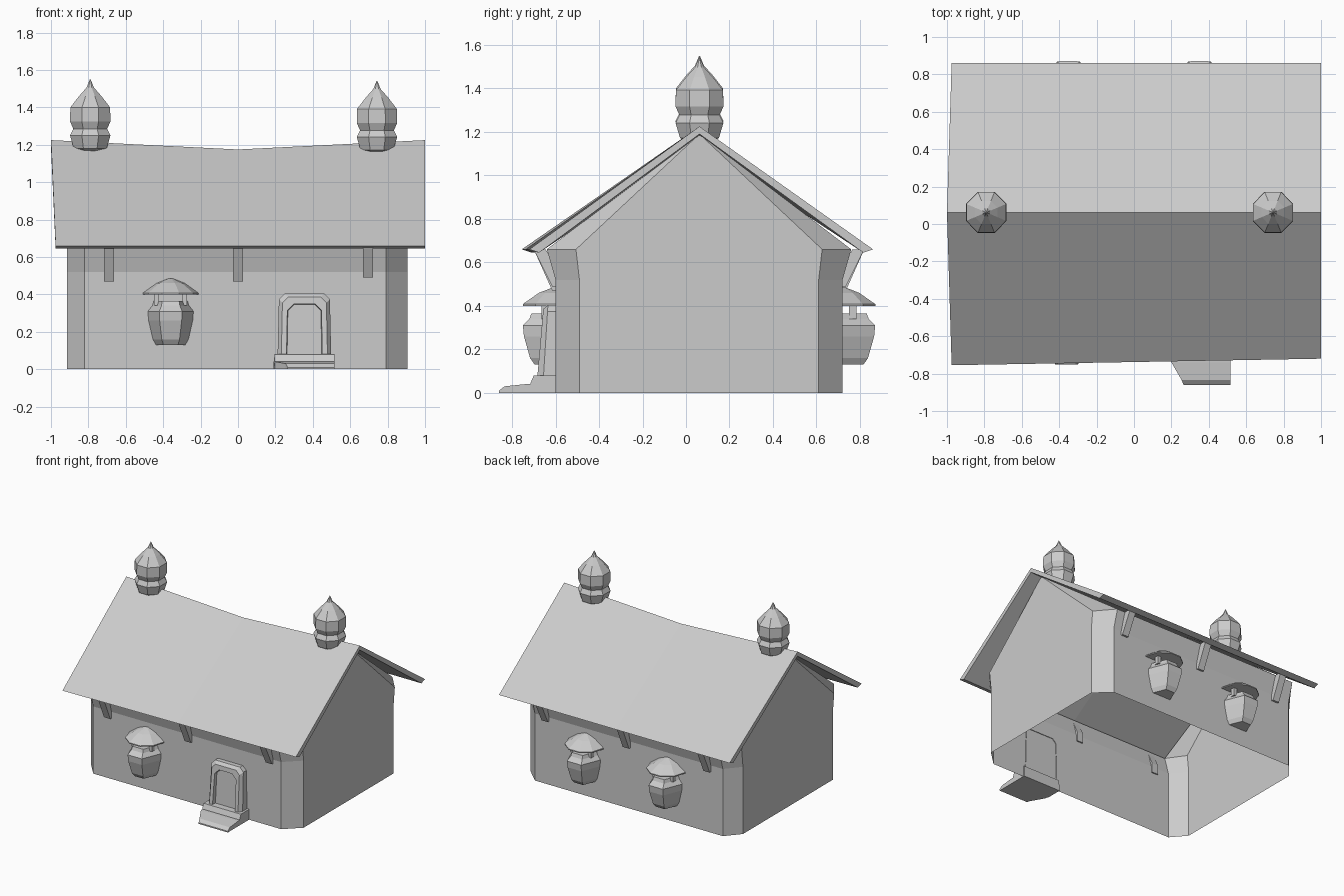
import bpy, bmesh, math

if "Cube" in bpy.data.objects:
    bpy.data.objects.remove(bpy.data.objects["Cube"])

RIDGE_Y = 0.062


def make(name, verts, faces):
    bm = bmesh.new()
    vs = [bm.verts.new(v) for v in verts]
    for f in faces:
        bm.faces.new([vs[i] for i in f])
    bmesh.ops.recalc_face_normals(bm, faces=bm.faces)
    me = bpy.data.meshes.new(name)
    bm.to_mesh(me)
    bm.free()
    ob = bpy.data.objects.new(name, me)
    bpy.context.collection.objects.link(ob)
    return ob


def loft(name, rings, closed=True, caps=True):
    """Skin a list of equal-length rings."""
    n = len(rings[0])
    verts = [v for r in rings for v in r]
    faces = []
    for k in range(len(rings) - 1):
        for i in range(n if closed else n - 1):
            j = (i + 1) % n
            faces.append((k * n + i, k * n + j, (k + 1) * n + j, (k + 1) * n + i))
    if caps:
        faces += [tuple(range(n)), tuple(range((len(rings) - 1) * n, len(rings) * n))]
    return make(name, verts, faces)


def half_lathe(name, x, y, side, profile, seg, depth):
    """Half-round turned part stuck on a wall facing side * y."""
    rings = [[(x + r * math.cos(math.pi * i / seg),
               y + side * depth * r * math.sin(math.pi * i / seg), z)
              for i in range(seg + 1)] for r, z in profile]
    return loft(name, rings)


def box(name, x0, x1, y0, y1, z0, z1):
    return loft(name, [[(x0, y0, z), (x1, y0, z), (x1, y1, z), (x0, y1, z)]
                       for z in (z0, z1)])


# Walls: chamfered plan, flared under the eaves, gables up to the ridge, open below
def wall_ring(z, flare):
    f, b = -0.6 - flare, 0.72 + flare
    g = flare * 0.4
    return [(-0.82, f, z), (0.79, f, z), (0.905, -0.49 - g, z), (0.905, 0.61 + g, z),
            (0.79, b, z), (-0.82, b, z), (-0.915, 0.61 + g, z), (-0.915, -0.49 - g, z)]


rings = [wall_ring(0, 0), wall_ring(0.52, 0), wall_ring(0.66, 0.04)]
verts = [v for r in rings for v in r] + [(0.905, RIDGE_Y, 1.19), (-0.915, RIDGE_Y, 1.19)]
faces = [(k * 8 + i, k * 8 + (i + 1) % 8, k * 8 + 8 + (i + 1) % 8, k * 8 + 8 + i)
         for k in range(2) for i in range(8)]
faces += [(17, 18, 24), (18, 19, 24), (19, 20, 24), (21, 22, 25), (22, 23, 25), (23, 16, 25)]
make("walls", verts, faces)

# Roof: thin slab with a sagging ridge
roof_top = [[(-0.975, -0.755, 0.66), (0, -0.738, 0.66), (1, -0.72, 0.66)],
            [(-1, RIDGE_Y, 1.225), (0, RIDGE_Y, 1.175), (1, RIDGE_Y, 1.225)],
            [(-0.975, 0.86, 0.66), (0, 0.86, 0.66), (1, 0.86, 0.66)]]
sections = []
for i in range(3):
    f, r, b = (roof_top[k][i] for k in range(3))
    sections.append([f, r, b, (b[0], b[1] - 0.045, b[2] - 0.015),
                     (r[0], r[1], r[2] - 0.035), (f[0], f[1] + 0.045, f[2] - 0.015)])
loft("roof", sections)

# Ridge finials: eight-sided turned ornaments
finial = [(0.055, 1.16), (0.095, 1.18), (0.117, 1.25), (0.098, 1.285), (0.117, 1.325),
          (0.115, 1.40), (0.065, 1.46), (0.022, 1.505), (0.002, 1.55)]
for fx, dz in ((-0.79, 0), (0.743, -0.008)):
    loft("ridge_finial", [[(fx + r * math.cos(math.pi * (i + 0.5) / 4),
                            RIDGE_Y + r * math.sin(math.pi * (i + 0.5) / 4) * 1.02, z + dz)
                           for i in range(8)] for r, z in finial])

# Eave brackets, three on each long side
strut = [(-0.01, 0.47), (0.015, 0.47), (0.10, 0.66), (0.045, 0.66), (-0.01, 0.54)]
for wall_y, side in ((-0.6, -1), (0.72, 1)):
    for bx, dz in ((-0.69, 0), (0, 0), (0.695, 0.02)):
        loft("eave_bracket", [[(bx + w, wall_y + side * d, min(z + dz, 0.66))
                               for d, z in strut] for w in (-0.027, 0.027)])

# Lantern-shaped bay windows: bowl, posts and little cap roof
bowl = [(0.078, 0.13), (0.095, 0.16), (0.118, 0.26), (0.122, 0.31),
        (0.098, 0.34), (0.09, 0.365)]
cap = [(0.148, 0.40), (0.148, 0.408), (0.075, 0.46), (0.012, 0.485)]
for wx, wy, side in ((-0.36, -0.6, -1), (0.35, 0.72, 1), (-0.35, 0.72, 1)):
    half_lathe("window_bowl", wx, wy, side, bowl, 3, 1.42)
    half_lathe("window_cap", wx, wy, side, cap, 5, 1.07)
    for s in (-1, 1):
        px = wx + s * 0.075
        box("window_post", px - 0.013, px + 0.013, wy + side * 0.03,
            wy + side * 0.065, 0.34, 0.42)


# Door: leaning chamfered frame around a recessed panel
def arch(hw, z0, z1, cut, y0, y1):
    pts = [(-hw, z0), (-hw * 0.94, z1 - cut), (-hw * 0.94 + cut, z1),
           (hw * 0.94 - cut, z1), (hw * 0.94, z1 - cut), (hw, z0)]
    return [(0.355 + x, y0 + (y1 - y0) * z / 0.4, z) for x, z in pts]


loft("door_frame", [arch(0.145, 0, 0.405, 0.03, -0.595, -0.595),
                    arch(0.145, 0, 0.405, 0.03, -0.66, -0.635),
                    arch(0.125, 0, 0.385, 0.03, -0.69, -0.655),
                    arch(0.097, 0, 0.35, 0.035, -0.69, -0.655),
                    arch(0.094, 0, 0.347, 0.035, -0.655, -0.635)],
     closed=False, caps=False)
make("door_panel", arch(0.096, 0, 0.349, 0.035, -0.655, -0.635), [range(6)])

# Doorstep and lower trapezoid slab
loft("doorstep", [[(0.19, y, 0), (0.515, y, 0), (0.515, y, z), (0.195, y, z)]
                  for y, z in ((-0.59, 0.082), (-0.70, 0.08), (-0.715, 0.045))])
loft("lower_step", [[(x, y, 0), (0.515, y, 0), (0.515, y, z), (x, y, z)]
                    for x, y, z in ((0.19, -0.69, 0.042), (0.20, -0.74, 0.04),
                                    (0.255, -0.835, 0.03), (0.265, -0.86, 0.01))])
